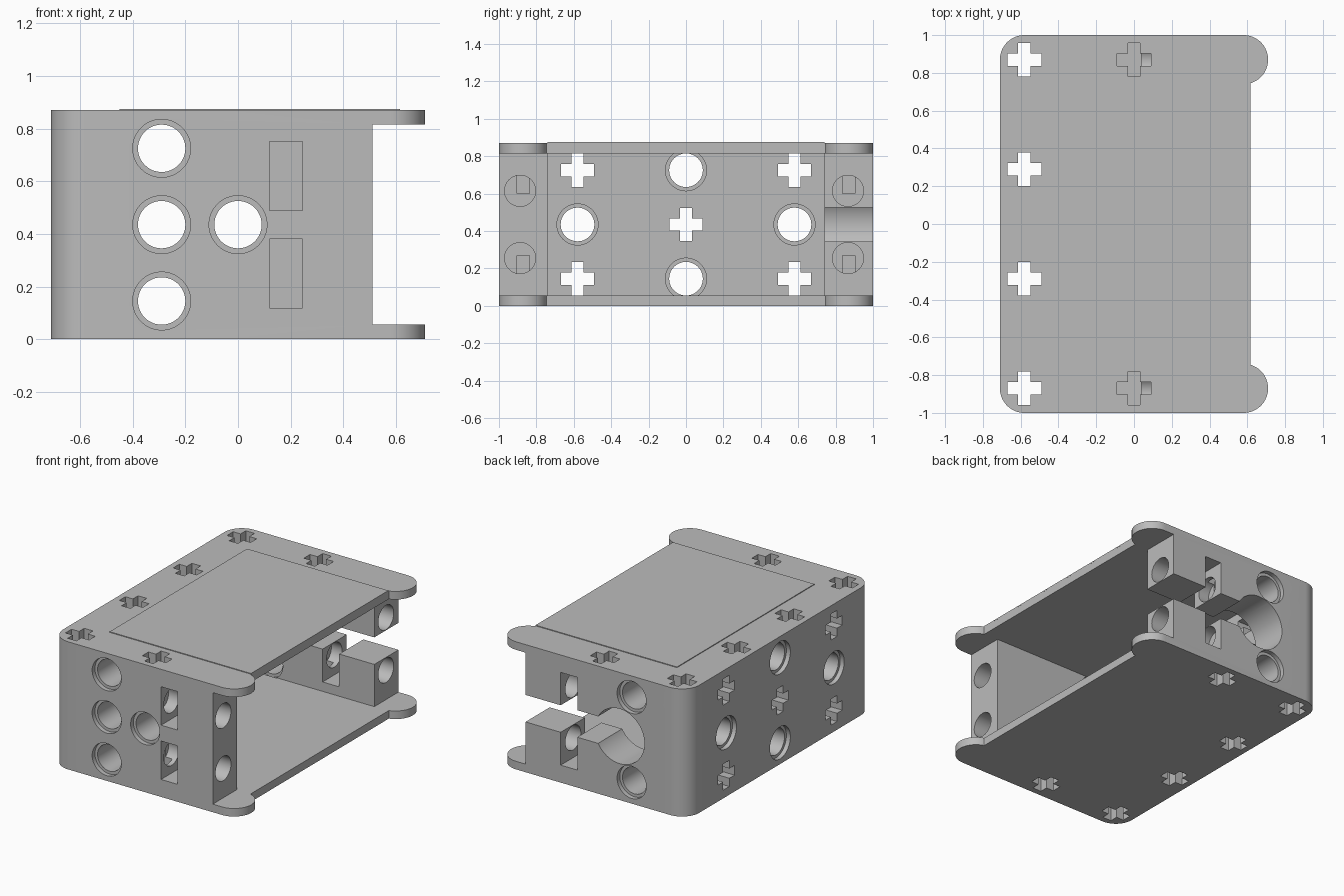
import bpy, bmesh, math
from mathutils import Matrix, Vector

cube = bpy.data.objects.get("Cube")
if cube:
    bpy.data.objects.remove(cube, do_unlink=True)

grey = bpy.data.materials.new("plain grey")
grey.use_nodes = True
grey.diffuse_color = (0.5, 0.5, 0.5, 1)
grey.node_tree.nodes["Principled BSDF"].inputs["Base Color"].default_value = (0.5, 0.5, 0.5, 1)

HEIGHT, SKIN, WALL, ROUND = 0.87, 0.055, 0.26, 0.13
MID = HEIGHT / 2
PITCH = 0.29
BACK, END = -0.71, 0.51      # outer face of the solid end, open end of the walls
INNER = 1 - WALL             # inner face of the side walls
cutters = []


def prism(name, outline, a, b, axis="Z"):
    """Extrude a 2D outline from a to b along an axis."""
    place = {"X": lambda u, v, w: (w, u, v),
             "Y": lambda u, v, w: (u, w, v),
             "Z": lambda u, v, w: (u, v, w)}[axis]
    bm = bmesh.new()
    face = bm.faces.new([bm.verts.new(place(u, v, a)) for u, v in outline])
    top = bmesh.ops.extrude_face_region(bm, geom=[face])["geom"]
    shift = Vector(place(0, 0, b - a))
    bmesh.ops.translate(bm, vec=shift, verts=[g for g in top if isinstance(g, bmesh.types.BMVert)])
    bmesh.ops.recalc_face_normals(bm, faces=bm.faces)
    mesh = bpy.data.meshes.new(name)
    bm.to_mesh(mesh)
    bm.free()
    mesh.materials.append(grey)
    obj = bpy.data.objects.new(name, mesh)
    bpy.context.collection.objects.link(obj)
    return obj


def arc(cx, cy, r, start, end, steps):
    return [(cx + r * math.cos(math.radians(start + (end - start) * i / steps)),
             cy + r * math.sin(math.radians(start + (end - start) * i / steps)))
            for i in range(steps + 1)]


def rect(u0, u1, v0, v1):
    return [(u0, v0), (u1, v0), (u1, v1), (u0, v1)]


def cut(outline, a, b, axis):
    obj = prism("cutter", outline, a, b, axis)
    obj.hide_render = True
    cutters.append(obj)


def cut_disc(u, v, r, a, b, axis):
    cut(arc(u, v, r, 0, 352.5, 47), a, b, axis)


def cut_pin_hole(u, v, outer, inner, axis):
    """Round hole through a wall with a shallow wider step on both faces."""
    s = 1 if inner > outer else -1
    cut_disc(u, v, 0.09, outer - s * 0.05, inner + s * 0.03, axis)
    cut_disc(u, v, 0.11, outer - s * 0.05, outer + s * 0.03, axis)
    cut_disc(u, v, 0.11, inner - s * 0.03, inner + s * 0.004, axis)


def cut_cross(u, v, a, b, axis):
    n, f = 0.033, 0.089
    cut([(u + x, v + y) for x, y in
         [(n, -f), (n, -n), (f, -n), (f, n), (n, n), (n, f),
          (-n, f), (-n, n), (-f, n), (-f, -n), (-n, -n), (-n, -f)]], a, b, axis)


# Body: rounded outline with two round lugs at the open end
c, lug = 1 - ROUND, 0.71 - ROUND
outline = (arc(lug, -c, ROUND, -90, 74, 24) + arc(lug, c, ROUND, -74, 90, 24)
           + arc(BACK + ROUND, c, ROUND, 90, 180, 14)
           + arc(BACK + ROUND, -c, ROUND, 180, 270, 14))
body = prism("housing_body", outline, 0, HEIGHT)

# Inner cavity and the space between the lugs
cut(rect(-INNER, INNER, SKIN, HEIGHT - SKIN), BACK + WALL, 1, "X")
cut(rect(-1.1, 1.1, SKIN, HEIGHT - SKIN), END, 1, "X")

# Solid end wall: checker of pin holes and cross holes
for i in (-1, 0, 1):
    for j in (-1, 0, 1):
        u, v = i * 2 * PITCH, MID + j * PITCH
        if (i + j) % 2:
            cut_pin_hole(u, v, BACK, BACK + WALL, "X")
        else:
            cut_cross(u, v, BACK - 0.05, BACK + WALL + 0.03, "X")

# Vertical cross holes: through the end wall, blind in the side walls
for y in (-3, -1, 1, 3):
    cut_cross(-2 * PITCH, y * PITCH, -0.05, HEIGHT + 0.05, "Z")
for side in (-1, 1):
    cut_cross(0, side * 3 * PITCH, -0.05, 0.27, "Z")
    cut_cross(0, side * 3 * PITCH, HEIGHT - 0.27, HEIGHT + 0.05, "Z")
    # Side wall pin holes
    for j in (-1, 1):
        cut_pin_hole(-PITCH, MID + j * PITCH, side, side * INNER, "Y")

# Front wall: middle pin holes
for x in (-PITCH, 0):
    cut_pin_hole(x, MID, -1, -INNER, "Y")

# Nut slots and the screw holes that run into them
for side, depth, y in ((-1, -0.78, -0.887), (1, 0.7, 0.866)):
    a, b = sorted((side * 1.05, depth))
    for z in (MID - 0.18, MID + 0.18):
        slot = MID + (0.185 if z > MID else -0.185)
        cut(rect(0.12, 0.245, slot - 0.131, slot + 0.131), a, b, "Y")
        cut_disc(y, z, 0.083, 0.04, END + 0.1, "X")

# Rear wall: cable channel ending in a large round opening
cut(rect(-0.2, END + 0.1, MID - 0.092, MID + 0.092), 0.7, 1.05, "Y")
cut_disc(-0.2, MID, 0.187, 0.7, 1.05, "Y")

# Apply the cuts
bpy.context.view_layer.objects.active = body
for cutter in cutters:
    mod = body.modifiers.new("cut", "BOOLEAN")
    mod.operation, mod.solver, mod.object = "DIFFERENCE", "EXACT", cutter
    bpy.ops.object.modifier_apply(modifier=mod.name)
for cutter in cutters:
    bpy.data.objects.remove(cutter, do_unlink=True)

# Thin raised cover on top
prism("top_cover_panel", rect(BACK + WALL, 0.616, -INNER, INNER), HEIGHT - 0.002, HEIGHT + 0.005)

bpy.ops.object.select_all(action="DESELECT")
body.select_set(True)
bpy.ops.object.shade_smooth_by_angle(angle=math.radians(30))
